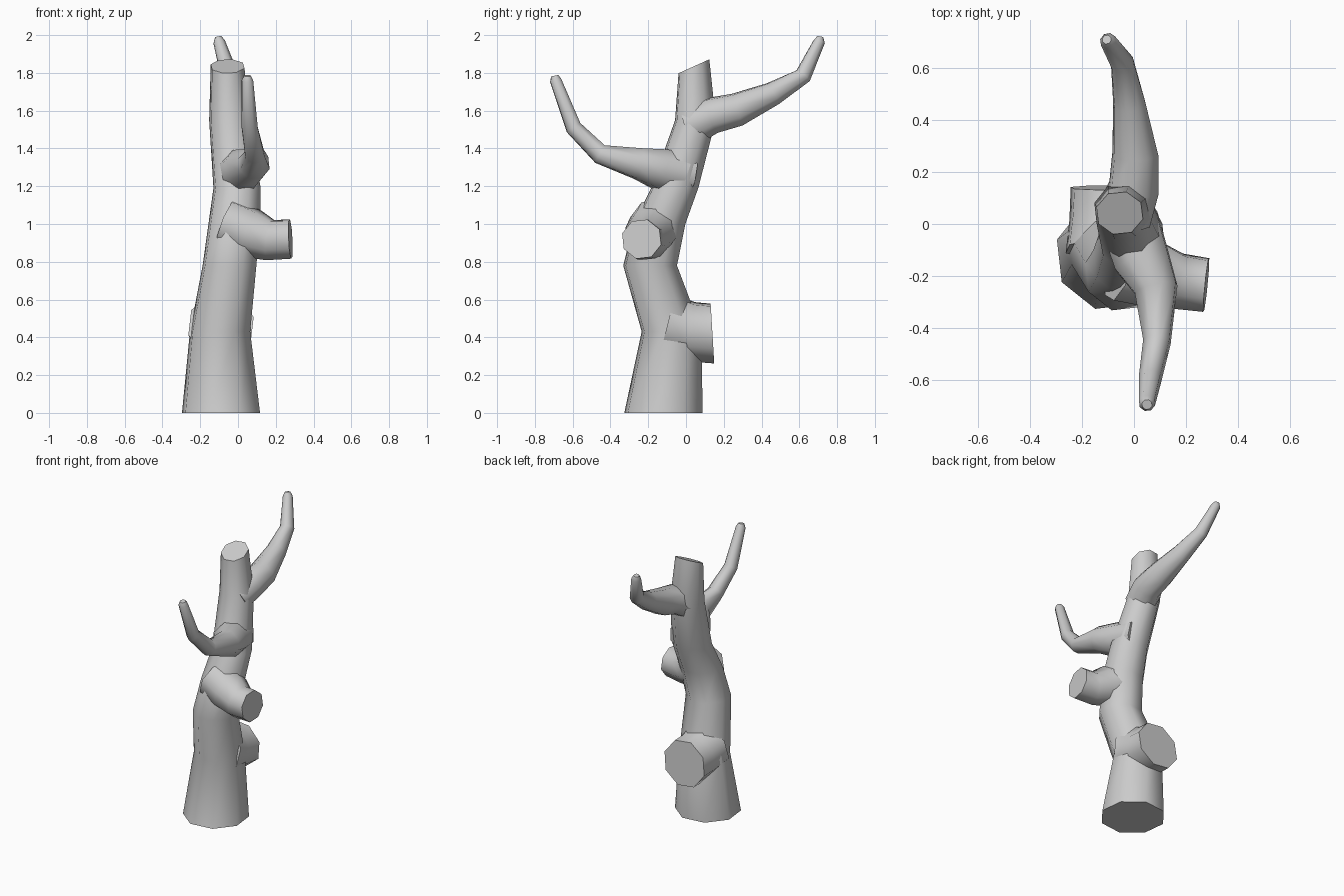
import bpy, bmesh, math
from mathutils import Vector

if "Cube" in bpy.data.objects:
    bpy.data.objects.remove(bpy.data.objects["Cube"], do_unlink=True)

# Single bark colour
bark = bpy.data.materials.new("grey_bark")
bark.use_nodes = True
bark.diffuse_color = (0.6, 0.6, 0.6, 1)
bark.node_tree.nodes["Principled BSDF"].inputs["Base Color"].default_value = (0.6, 0.6, 0.6, 1)


def limb(name, path, start=None, end=None, level=False, sides=8, turn=16):
    """Tapered tube through (x, y, z, radius) points, capped at both ends."""
    pts = [Vector(p[:3]) for p in path]
    bm = bmesh.new()
    rings = []
    for i, p in enumerate(pts):
        # Ring direction: averaged along the path, or level for the trunk
        t = Vector((0, 0, 1))
        if not level:
            a = (p - pts[i - 1]).normalized() if i else Vector()
            b = (pts[i + 1] - p).normalized() if i < len(pts) - 1 else Vector()
            t = (a + b).normalized()
        if i == 0 and start:
            t = Vector(start).normalized()
        if i == len(pts) - 1 and end:
            t = Vector(end).normalized()
        ref = Vector((0, 0, 1)) if abs(t.x) > 0.7 else Vector((1, 0, 0))
        u = (ref - t * ref.dot(t)).normalized()
        v = t.cross(u)
        ring = []
        for k in range(sides):
            ang = math.radians(turn) * -1 + math.tau * k / sides
            ring.append(bm.verts.new(p + (u * math.cos(ang) + v * math.sin(ang)) * path[i][3]))
        rings.append(ring)
    for r0, r1 in zip(rings, rings[1:]):
        for k in range(sides):
            n = (k + 1) % sides
            bm.faces.new((r0[k], r0[n], r1[n], r1[k]))
    bm.faces.new(rings[0][::-1])
    bm.faces.new(rings[-1])
    bmesh.ops.recalc_face_normals(bm, faces=bm.faces)
    mesh = bpy.data.meshes.new(name)
    bm.to_mesh(mesh)
    bm.free()
    mesh.materials.append(bark)
    ob = bpy.data.objects.new(name, mesh)
    bpy.context.collection.objects.link(ob)
    bpy.ops.object.select_all(action='DESELECT')
    ob.select_set(True)
    bpy.context.view_layer.objects.active = ob
    bpy.ops.object.shade_smooth_by_angle(angle=math.radians(50))
    return ob


# Bent trunk with a slanted cut at the top
limb("trunk", [(-.09, -.12, 0, .215), (-.095, -.075, .43, .166), (-.045, -.19, .78, .148),
               (-.02, -.14, 1.0, .142), (-.005, -.06, 1.19, .13),
               (-.045, .05, 1.55, .112), (-.055, .042, 1.835, .093)],
     end=(0, -.45, 1), level=True)

# Long upturned branches
limb("front_branch", [(-.02, .02, 1.26, .12), (.03, -.14, 1.29, .115), (.085, -.25, 1.32, .088),
                      (.088, -.455, 1.37, .055), (.062, -.595, 1.51, .045),
                      (.05, -.69, 1.76, .032), (.05, -.695, 1.785, .02)])
limb("back_branch", [(-.04, .03, 1.52, .11), (.0, .14, 1.575, .1), (.005, .27, 1.605, .092),
                     (-.017, .46, 1.69, .066), (-.045, .62, 1.785, .047),
                     (-.1, .705, 1.965, .032), (-.105, .71, 1.99, .018)])

# Sawn-off stubs
limb("side_stub", [(-.06, -.16, 1.0, .14), (.07, -.19, .95, .135), (.17, -.22, .915, .112),
                   (.278, -.235, .92, .108)], end=(1, -.1, .05))
limb("back_stub", [(-.09, -.1, .46, .18), (-.09, .02, .43, .165), (-.085, .14, .42, .165)],
     end=(0, 1, .06))
